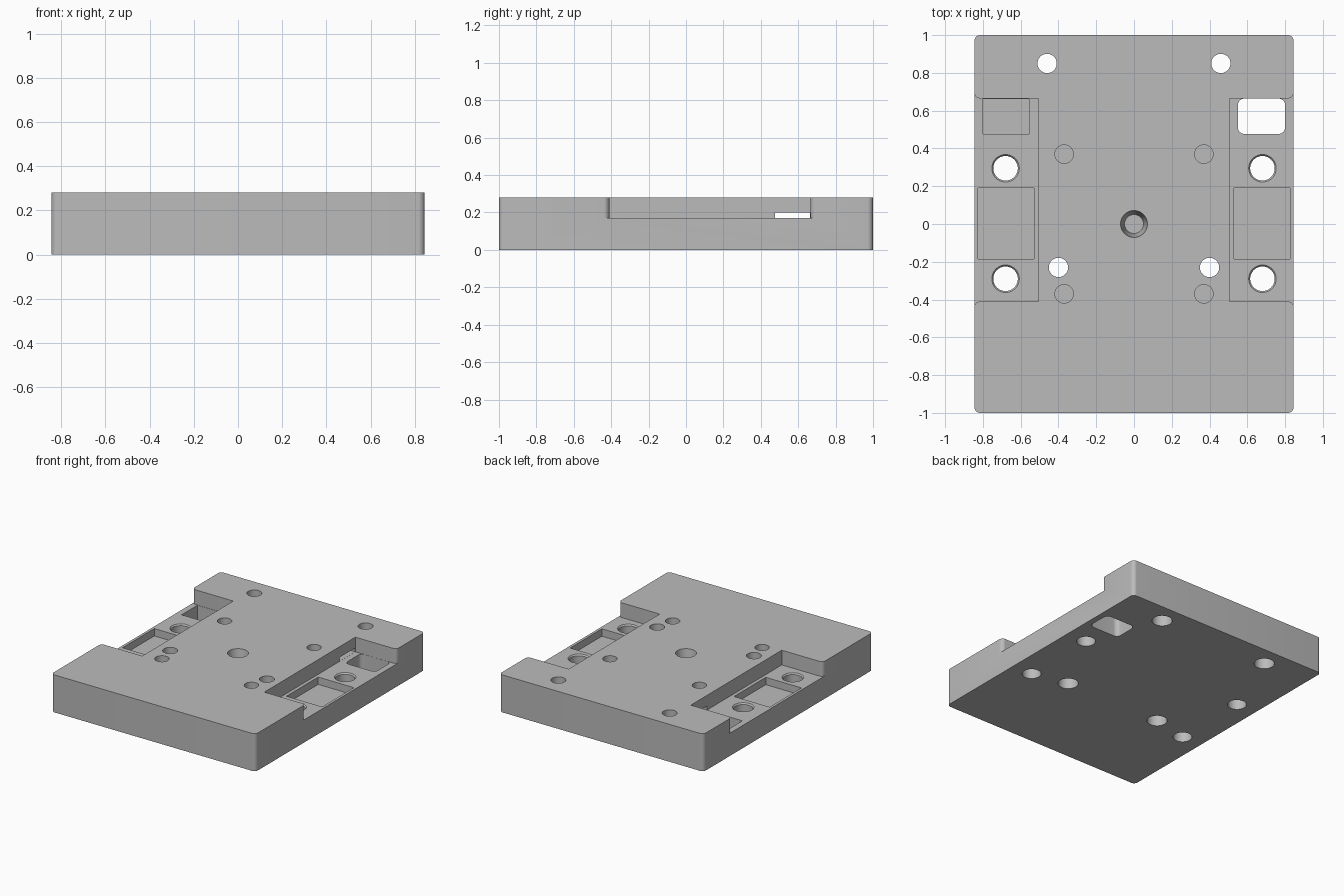
import bpy, bmesh
from math import cos, sin, pi, radians

cube = bpy.data.objects.get("Cube")
if cube:
    bpy.data.objects.remove(cube, do_unlink=True)

grey = bpy.data.materials.new("machined_grey")
grey.use_nodes = True
grey.diffuse_color = (0.5, 0.5, 0.5, 1)
grey.node_tree.nodes["Principled BSDF"].inputs["Base Color"].default_value = (0.5, 0.5, 0.5, 1)

HX, HY, TOP, LEDGE, OVER = 0.845, 1.0, 0.28, 0.17, 0.4


def make_object(name, bm):
    bmesh.ops.recalc_face_normals(bm, faces=bm.faces)
    mesh = bpy.data.meshes.new(name)
    bm.to_mesh(mesh)
    bm.free()
    mesh.materials.append(grey)
    ob = bpy.data.objects.new(name, mesh)
    bpy.context.collection.objects.link(ob)
    return ob


def prism(name, points, z0, z1):
    bm = bmesh.new()
    face = bm.faces.new([bm.verts.new((x, y, z0)) for x, y in points])
    new = bmesh.ops.extrude_face_region(bm, geom=[face])["geom"]
    verts = [g for g in new if isinstance(g, bmesh.types.BMVert)]
    bmesh.ops.translate(bm, verts=verts, vec=(0, 0, z1 - z0))
    return make_object(name, bm)


def arc(cx, cy, r, start, end, steps=8):
    angles = [radians(start + (end - start) * i / steps) for i in range(steps + 1)]
    return [(cx + r * cos(a), cy + r * sin(a)) for a in angles]


def rounded(x0, x1, y0, y1, r):
    return (arc(x1 - r, y1 - r, r, 0, 90) + arc(x0 + r, y1 - r, r, 90, 180)
            + arc(x0 + r, y0 + r, r, 180, 270) + arc(x1 - r, y0 + r, r, 270, 360))


def box(x0, x1, y0, y1):
    return [(x0, y0), (x1, y0), (x1, y1), (x0, y1)]


def mirrored(points, side):
    return [(side * x, y) for x, y in points]


plate = prism("base_plate", rounded(-HX, HX, -HY, HY, 0.03), 0, TOP)


def cut(cutter):
    cutter.hide_render = True
    mod = plate.modifiers.new("cut", "BOOLEAN")
    mod.operation, mod.solver, mod.object = "DIFFERENCE", "EXACT", cutter
    bpy.context.view_layer.objects.active = plate
    bpy.ops.object.modifier_apply(modifier=mod.name)
    bpy.data.objects.remove(cutter, do_unlink=True)


def bore(x, y, rings, n=40):
    """Turned cutter: rings are (radius, height) pairs from bottom to top."""
    bm = bmesh.new()
    loops = [[bm.verts.new((x + r * cos(2 * pi * i / n), y + r * sin(2 * pi * i / n), z))
              for i in range(n)] for r, z in rings]
    for low, high in zip(loops, loops[1:]):
        for i in range(n):
            j = (i + 1) % n
            bm.faces.new((low[i], low[j], high[j], high[i]))
    bm.faces.new(loops[0])
    bm.faces.new(loops[-1])
    cut(make_object("bore_cutter", bm))


# Side recesses, open to the outside with rounded mouth corners
recess = ([(0.505, -0.41)] + arc(0.815, -0.44, 0.03, 90, 0) + [(1, -0.44), (1, 0.695)]
          + arc(0.815, 0.695, 0.03, 0, -90) + [(0.505, 0.665)])
for side in (-1, 1):
    cut(prism("recess_cutter", mirrored(recess, side), LEDGE, OVER))
    # Shallow pocket in the recess floor
    cut(prism("pocket_cutter", mirrored(box(0.53, 0.825, -0.185, 0.19), side), 0.115, 0.22))

# Cross slot, blind left pocket and rounded right opening
cut(prism("slot_cutter", box(-0.52, 0.52, 0.475, 0.663), LEDGE + 0.0005, 0.20))
cut(prism("blind_pocket_cutter", box(-0.80, -0.555, 0.477, 0.663), 0.05, 0.25))
cut(prism("opening_cutter", rounded(0.55, 0.80, 0.477, 0.664, 0.035), -0.1, 0.25))

# Mounting, fixing and dowel holes
for side in (-1, 1):
    for y in (-0.29, 0.295):
        bore(side * 0.68, y, [(0.065, -0.1), (0.065, 0.16), (0.073, LEDGE), (0.073, 0.25)])
    for x, y in ((0.46, 0.85), (0.40, -0.23)):
        bore(side * x, y, [(0.07, -0.1), (0.07, 0.14), (0.051, 0.14), (0.051, OVER)])
    for y in (-0.37, 0.37):
        bore(side * 0.37, y, [(0.049, 0.16), (0.049, OVER)])

# Tapered centre hole
bore(0, 0, [(0.05, 0.13), (0.071, TOP), (0.071, OVER)])

bpy.ops.object.select_all(action="DESELECT")
plate.select_set(True)
bpy.context.view_layer.objects.active = plate
bpy.ops.object.shade_smooth_by_angle(angle=radians(30))
